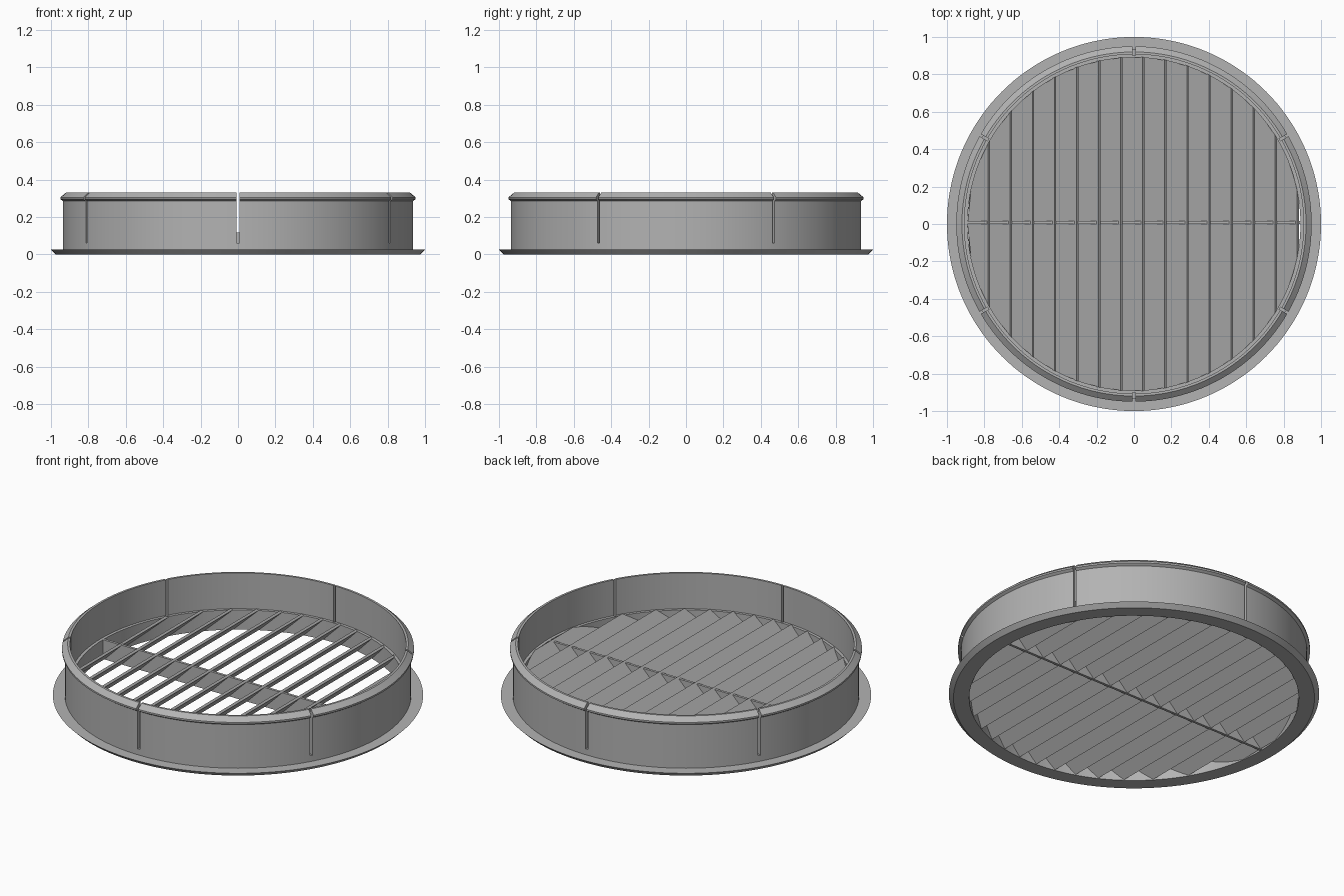
import bpy, bmesh, math

if "Cube" in bpy.data.objects:
    bpy.data.objects.remove(bpy.data.objects["Cube"], do_unlink=True)

grey = bpy.data.materials.new("grey plastic")
grey.use_nodes = True
COLOUR = (0.45, 0.45, 0.45, 1)
grey.diffuse_color = COLOUR
grey.node_tree.nodes["Principled BSDF"].inputs["Base Color"].default_value = COLOUR

R_IN = 0.89        # inside of the slat ring
GRILLE_TOP = 0.117
SEGMENTS = 144


def make_object(name, bm):
    bmesh.ops.recalc_face_normals(bm, faces=bm.faces)
    mesh = bpy.data.meshes.new(name)
    bm.to_mesh(mesh)
    bm.free()
    mesh.materials.append(grey)
    ob = bpy.data.objects.new(name, mesh)
    bpy.context.collection.objects.link(ob)
    return ob


def select_only(ob):
    bpy.ops.object.select_all(action='DESELECT')
    ob.select_set(True)
    bpy.context.view_layer.objects.active = ob


def box(bm, x0, x1, y0, y1, z0, z1, angle=0.0):
    c, s = math.cos(angle), math.sin(angle)
    verts = bmesh.ops.create_cube(bm, size=1)["verts"]
    for v in verts:
        x = x0 if v.co.x < 0 else x1
        y = y0 if v.co.y < 0 else y1
        v.co = (x * c - y * s, x * s + y * c, z0 if v.co.z < 0 else z1)


# Ring body: flange, wall, snap lip and inner ledge as one turned profile
profile = [(R_IN, 0), (0.975, 0), (1.0, 0.025), (0.935, 0.025),
           (0.935, 0.285), (0.95, 0.295), (0.95, 0.305), (0.92, 0.33),
           (0.907, 0.33), (0.907, GRILLE_TOP), (R_IN, GRILLE_TOP)]
bm = bmesh.new()
rings = []
for i in range(SEGMENTS):
    a = math.tau * i / SEGMENTS
    rings.append([bm.verts.new((r * math.cos(a), r * math.sin(a), z)) for r, z in profile])
for i in range(SEGMENTS):
    a, b = rings[i - 1], rings[i]
    for j in range(len(profile)):
        bm.faces.new((a[j - 1], a[j], b[j], b[j - 1]))
body = make_object("ring_body", bm)

# Six narrow slots that split the wall into spring clips
bm = bmesh.new()
for k in range(6):
    box(bm, 0.9, 1.1, -0.007, 0.007, 0.06, 0.5, math.radians(30 + 60 * k))
cutter = make_object("slot_cutter", bm)
cutter.hide_render = True
mod = body.modifiers.new("slots", 'BOOLEAN')
mod.operation = 'DIFFERENCE'
mod.solver = 'EXACT'
mod.object = cutter
select_only(body)
bpy.ops.object.modifier_apply(modifier=mod.name)
bpy.data.objects.remove(cutter, do_unlink=True)
select_only(body)
bpy.ops.object.shade_smooth_by_angle(angle=math.radians(25))


# Slats: tilted plates whose ends follow the ring
PITCH, THICK, LOW, RISE = 0.118, 0.014, 0.003, 0.104
OFFSET = THICK * math.sqrt(0.5)
STEPS = 6


def slat(bm, x_low, x_high):
    """Plate rising towards +x, clipped to the inside of the ring."""
    loops = []
    for i in range(STEPS + 1):
        t = i / STEPS
        loop = []
        for upper, side in ((0, -1), (0, 1), (1, 1), (1, -1)):
            x = x_low + (x_high - x_low) * t - upper * OFFSET
            x = max(-R_IN, min(R_IN, x))
            z = LOW + (x_high - x_low) * t + upper * OFFSET
            y = math.sqrt(max(R_IN ** 2 - x * x, 0)) + 0.003
            loop.append(bm.verts.new((x, side * y, z)))
        loops.append(loop)
    for a, b in zip(loops, loops[1:]):
        for j in range(4):
            bm.faces.new((a[j - 1], a[j], b[j], b[j - 1]))
    bm.faces.new(loops[0])
    bm.faces.new(loops[-1])


bm = bmesh.new()
for k in range(-7, 8):
    high = 0.056 + PITCH * k
    slat(bm, max(high - RISE - OFFSET, -R_IN + OFFSET), high)
make_object("slats", bm)

# Cross bar tying the slats together
bm = bmesh.new()
box(bm, -R_IN - 0.005, R_IN + 0.005, 0.0, 0.015, 0.002, GRILLE_TOP)
make_object("cross_bar", bm)
